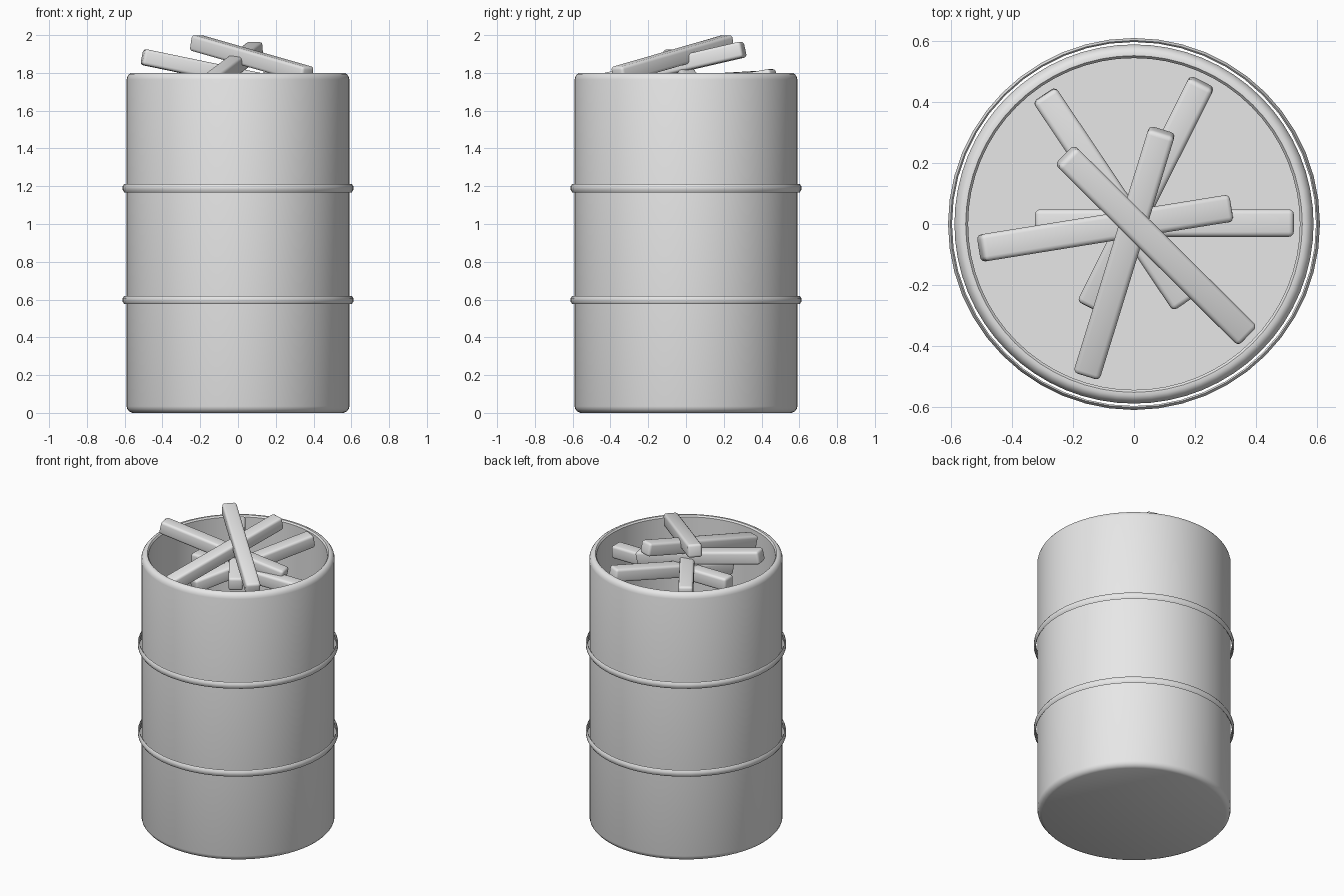
import bpy
import bmesh
import math
from mathutils import Vector, Matrix

cube = bpy.data.objects.get("Cube")
if cube:
    bpy.data.objects.remove(cube, do_unlink=True)

grey = bpy.data.materials.new("plain_grey")
grey.use_nodes = True
grey.diffuse_color = (0.8, 0.8, 0.8, 1)
grey.node_tree.nodes["Principled BSDF"].inputs["Base Color"].default_value = (0.8, 0.8, 0.8, 1)


def finish(name, bm):
    """Turn a bmesh into a smooth-shaded object with sharp edges kept."""
    bmesh.ops.recalc_face_normals(bm, faces=bm.faces)
    mesh = bpy.data.meshes.new(name)
    bm.to_mesh(mesh)
    bm.free()
    mesh.materials.append(grey)
    obj = bpy.data.objects.new(name, mesh)
    bpy.context.collection.objects.link(obj)
    bpy.ops.object.select_all(action='DESELECT')
    obj.select_set(True)
    bpy.context.view_layer.objects.active = obj
    bpy.ops.object.shade_smooth_by_angle(angle=math.radians(35))
    return obj


def lathe(name, profile, steps, closed=False):
    """Spin a radius/height profile around the z axis."""
    bm = bmesh.new()
    verts = [bm.verts.new((r, 0, z)) for r, z in profile]
    edges = [bm.edges.new(pair) for pair in zip(verts, verts[1:])]
    if closed:
        edges.append(bm.edges.new((verts[-1], verts[0])))
    bmesh.ops.spin(bm, geom=verts + edges, cent=(0, 0, 0), axis=(0, 0, 1),
                   angle=math.tau, steps=steps, use_merge=True)
    bmesh.ops.remove_doubles(bm, verts=bm.verts, dist=0.0005)
    return finish(name, bm)


def plank(name, start, end, width=0.09, thick=0.085):
    """Bevelled bar whose end faces are centred on two points."""
    a, b = Vector(start), Vector(end)
    along = (b - a).normalized()
    side = Vector((0, 0, 1)).cross(along).normalized()
    up = along.cross(side)
    turn = Matrix((along, side, up)).transposed().to_4x4()
    bm = bmesh.new()
    bmesh.ops.create_cube(bm, size=1)
    bmesh.ops.scale(bm, vec=((b - a).length, width, thick), verts=bm.verts)
    bmesh.ops.bevel(bm, geom=bm.edges[:], offset=0.016, segments=3,
                    profile=0.5, affect='EDGES')
    bmesh.ops.transform(bm, matrix=Matrix.Translation((a + b) / 2) @ turn, verts=bm.verts)
    return finish(name, bm)


# Open drum with rounded rim and foot
lathe("drum", [(0, 0), (0.56, 0), (0.575, 0.007), (0.586, 0.02), (0.59, 0.035),
               (0.59, 1.765), (0.586, 1.78), (0.577, 1.793), (0.565, 1.8),
               (0.553, 1.8), (0.545, 1.79), (0.545, 0.05), (0, 0.05)], 64)

# Thin hoops around the drum, standing slightly clear of the wall
for label, z in (("lower", 0.598), ("upper", 1.19)):
    lathe(label + "_hoop", [(0.598, z - 0.016), (0.603, z - 0.022), (0.611, z - 0.009),
                            (0.611, z + 0.009), (0.603, z + 0.022), (0.598, z + 0.016)],
          48, closed=True)

# Loose pile of planks, from the top down
pile = [
    ((-0.225, 0.225, 1.96), (0.37, -0.365, 1.79)),
    ((0.092, 0.305, 1.925), (-0.155, -0.495, 1.74)),
    ((-0.505, -0.08, 1.885), (0.315, 0.052, 1.715)),
    ((0.223, 0.465, 1.78), (-0.145, -0.27, 1.65)),
    ((-0.295, 0.425, 1.77), (0.165, -0.26, 1.73)),
    ((-0.325, 0.003, 1.685), (0.525, 0.003, 1.685)),
]
for i, (start, end) in enumerate(pile, 1):
    plank(f"plank_{i}", start, end)
